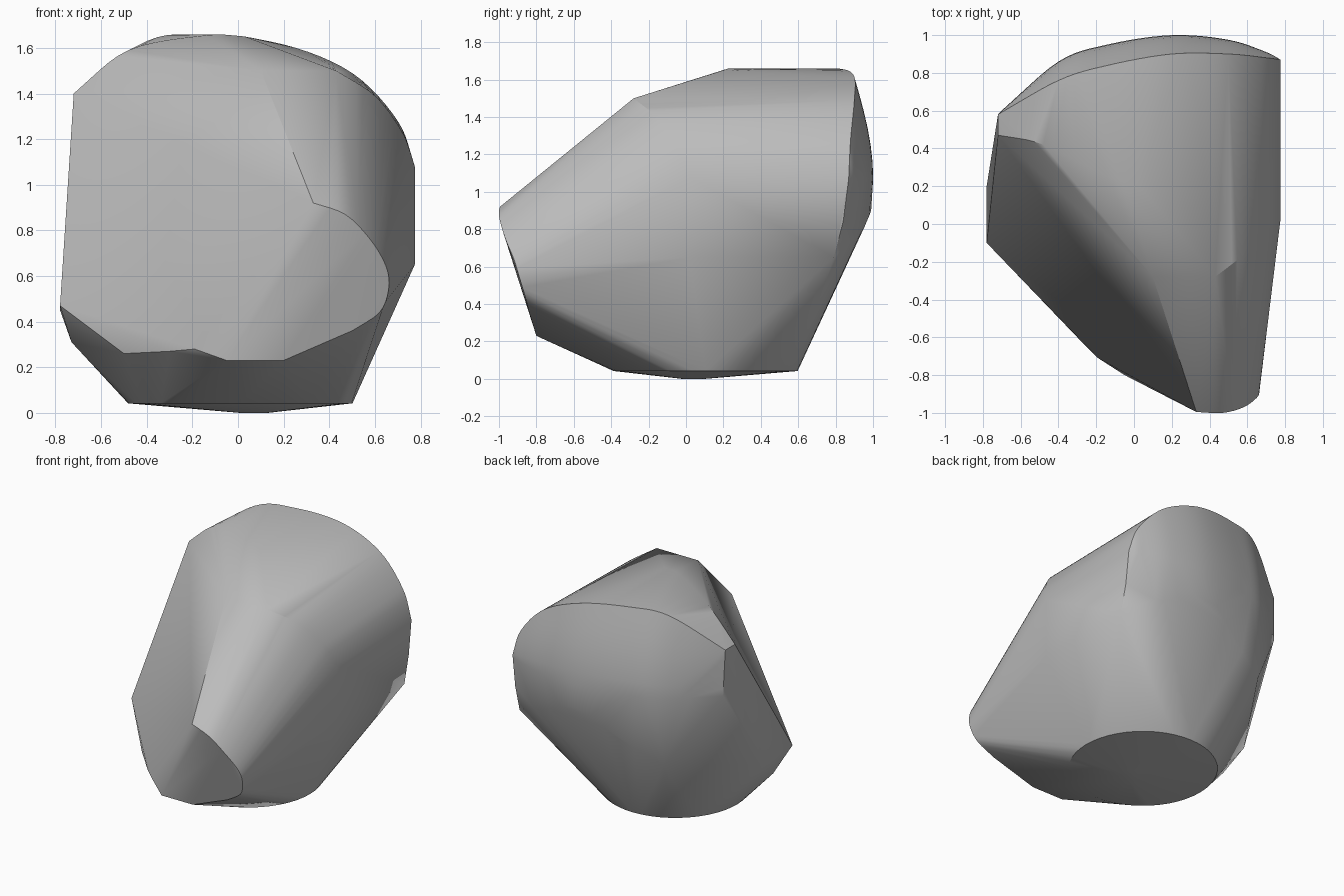
import bpy, bmesh, math
from mathutils import Vector

if "Cube" in bpy.data.objects:
    bpy.data.objects.remove(bpy.data.objects["Cube"], do_unlink=True)


def smooth_path(controls, steps=6):
    """Sample a rounded path running through a few control points."""
    pts = [Vector(c) for c in controls]
    ends = [2 * pts[0] - pts[1]] + pts + [2 * pts[-1] - pts[-2]]
    path = []
    for before, start, stop, after in zip(ends, ends[1:], ends[2:], ends[3:]):
        for step in range(steps):
            t = step / steps
            slope_a, slope_b = (stop - before) / 2, (after - start) / 2
            path.append(start * (2 * t**3 - 3 * t**2 + 1) + slope_a * (t**3 - 2 * t**2 + t)
                        + stop * (3 * t**2 - 2 * t**3) + slope_b * (t**3 - t**2))
    path.append(pts[-1])
    return path


def circle(center, radius, count=48):
    """Sample a level circle."""
    angles = [math.tau * i / count for i in range(count)]
    return [Vector(center) + radius * Vector((math.cos(a), math.sin(a), 0)) for a in angles]


def make_material(name, color):
    material = bpy.data.materials.new(name)
    material.use_nodes = True
    material.diffuse_color = color
    material.node_tree.nodes["Principled BSDF"].inputs["Base Color"].default_value = color
    return material


def hull_object(name, points, material):
    """Wrap a smooth convex skin around the section points."""
    bm = bmesh.new()
    for point in points:
        bm.verts.new(point)
    bmesh.ops.remove_doubles(bm, verts=bm.verts[:], dist=0.004)
    result = bmesh.ops.convex_hull(bm, input=bm.verts[:])
    spare = set(result["geom_interior"]) | set(result["geom_unused"])
    bmesh.ops.delete(bm, geom=[g for g in spare if isinstance(g, bmesh.types.BMVert)], context="VERTS")
    bmesh.ops.recalc_face_normals(bm, faces=bm.faces[:])
    mesh = bpy.data.meshes.new(name)
    bm.to_mesh(mesh)
    bm.free()
    mesh.materials.append(material)
    obj = bpy.data.objects.new(name, mesh)
    bpy.context.collection.objects.link(obj)
    bpy.ops.object.select_all(action="DESELECT")
    obj.select_set(True)
    bpy.context.view_layer.objects.active = obj
    bpy.ops.object.shade_smooth_by_angle(angle=math.radians(30))
    return obj


# Arched rim at the back, and the bulging crest behind it
rim = smooth_path([(-.72, .58, 1.4), (-.4, .76, 1.63), (-.14, .84, 1.655), (.2, .9, 1.615),
                   (.5, .9, 1.49), (.7, .88, 1.28), (.775, .87, 1.08)])
crest = smooth_path([(-.71, .59, 1.07), (-.4, .86, 1.07), (-.14, .95, 1.07), (.2, 1, 1.07),
                     (.5, .975, 1.07), (.7, .91, 1.07), (.775, .87, 1.07)])
rim_side = [(.775, .84, .84), (.775, .79, .65)]
back_bulge = []
for top, mid in zip(rim, crest):
    for ring in range(1, 7):
        turn = ring / 6 * math.pi / 2
        point = top.lerp(mid, ring / 6)
        point.y = top.y + (mid.y - top.y) * math.sin(turn)
        back_bulge.append(point)
back_bulge += smooth_path([(-.39, .81, .57), (-.1, .905, .72), (.2, .99, .9),
                           (.52, .93, .77), (.67, .87, .77)], 3)

# Shoulder where the arched body begins to taper forward
shoulder = smooth_path([(.43, -.28, 1.5), (.6, -.15, 1.39), (.72, -.05, 1.23), (.775, .02, 1.08)])
shoulder += [(.775, .02, .65), (.1, -.28, 1.5)]
shoulder += smooth_path([(-.72, .47, 1.4), (-.48, .42, 1.59), (-.14, .25, 1.655), (.03, .2, 1.65)])

# Rounded nose outline
nose = smooth_path([(.33, -.995, .92), (.47, -1, .87), (.58, -.97, .76), (.65, -.92, .64),
                    (.66, -.89, .54), (.62, -.86, .44), (.5, -.84, .36)], 4)
nose += [(.2, -.8, .23), (-.05, -.8, .23)]

# Lower flank opposite the nose
flank = [(-.78, .2, .45), (-.78, -.1, .47), (-.73, .05, .31),
         (-.5, -.38, .26), (-.3, -.6, .27), (-.19, -.71, .28)]

# Round base with a barely domed underside
base = circle((.01, .105, .042), .492) + circle((.07, .04, 0), .06, 12)

grey = make_material("plain grey", (.5, .5, .5, 1))
hull_object("rounded_body", rim + rim_side + back_bulge + shoulder + nose + flank + base, grey)
